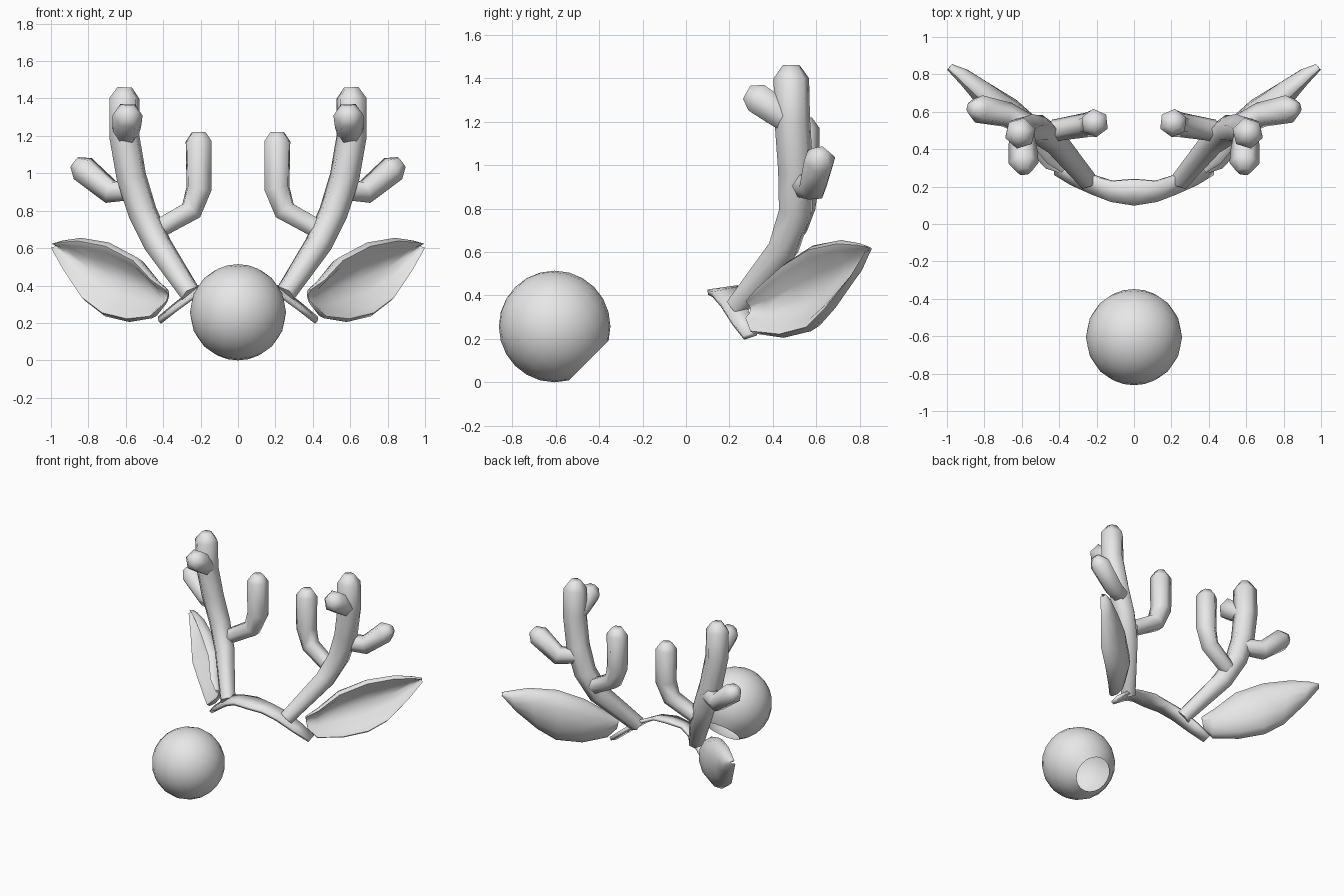
import bpy, bmesh, math
from mathutils import Vector, Matrix

if "Cube" in bpy.data.objects:
    bpy.data.objects.remove(bpy.data.objects["Cube"])

GREY = (0.8, 0.8, 0.8, 1)
grey = bpy.data.materials.new("plain_grey")
grey.use_nodes = True
grey.diffuse_color = GREY
grey.node_tree.nodes["Principled BSDF"].inputs["Base Color"].default_value = GREY


def finish(name, bm, smooth_angle, mirrored=True, thickness=0):
    """Turn a bmesh into a shaded object, mirrored across x if wanted."""
    bmesh.ops.recalc_face_normals(bm, faces=bm.faces[:])
    mesh = bpy.data.meshes.new(name)
    bm.to_mesh(mesh)
    bm.free()
    mesh.materials.append(grey)
    obj = bpy.data.objects.new(name, mesh)
    bpy.context.collection.objects.link(obj)
    bpy.ops.object.select_all(action="DESELECT")
    obj.select_set(True)
    bpy.context.view_layer.objects.active = obj
    bpy.ops.object.shade_smooth_by_angle(angle=math.radians(smooth_angle))
    if mirrored:
        obj.modifiers.new("mirror", "MIRROR")
    if thickness:
        solid = obj.modifiers.new("thickness", "SOLIDIFY")
        solid.thickness = thickness
        solid.offset = 0


def loft(rings, closed=True, caps=True):
    """Skin a list of point rings into a bmesh."""
    bm = bmesh.new()
    rows = [[bm.verts.new(p) for p in ring] for ring in rings]
    count = len(rows[0])
    for a, b in zip(rows, rows[1:]):
        for i in range(count if closed else count - 1):
            j = (i + 1) % count
            bm.faces.new((a[i], a[j], b[j], b[i]))
    if caps:
        bm.faces.new(rows[0])
        bm.faces.new(rows[-1])
    return bm


def tube(name, path, sides=6):
    """Tapered tube through (x, y, z, radius) stations."""
    points = [Vector(p[:3]) for p in path]
    last = len(points) - 1
    side = Vector((1, 0, 0))
    rings = []
    for i, p in enumerate(points):
        before = (p - points[max(i - 1, 0)]).normalized()
        after = (points[min(i + 1, last)] - p).normalized()
        along = (before + after).normalized()
        if i == 0 and abs(along.x) > 0.8:
            side = Vector((0, 1, 0))
        side = (side - along * side.dot(along)).normalized()
        other = along.cross(side)
        ring = []
        for k in range(sides):
            a = math.tau * k / sides
            ring.append(p + (side * math.cos(a) + other * math.sin(a)) * path[i][3])
        rings.append(ring)
    finish(name, loft(rings), 65)


# Round hollow nose with an opening on its lower back
bm = bmesh.new()
bmesh.ops.create_uvsphere(bm, u_segments=20, v_segments=12, radius=0.257)
cut = [v for v in bm.verts if v.co.z > 0.23]
bmesh.ops.delete(bm, geom=cut, context="VERTS")
place = Matrix.Translation((0, -0.605, 0.257)) @ Matrix.Rotation(math.radians(-135), 4, "X")
bmesh.ops.transform(bm, matrix=place, verts=bm.verts[:])
finish("nose", bm, 24, mirrored=False)

# Curved headband: front edge and back edge at each station
band = [
    ((0, 0.1, 0.415), (0, 0.24, 0.435)),
    ((0.12, 0.12, 0.405), (0.12, 0.23, 0.425)),
    ((0.22, 0.16, 0.355), (0.22, 0.26, 0.385)),
    ((0.33, 0.21, 0.275), (0.33, 0.3, 0.3)),
    ((0.42, 0.265, 0.205), (0.42, 0.325, 0.225)),
]
finish("headband", loft(band, closed=False, caps=False), 40, thickness=0.025)

# Antlers: main beam and three tines
tube("antler_beam", [
    (0.25, 0.235, 0.35, 0.058), (0.43, 0.45, 0.62, 0.076),
    (0.51, 0.505, 0.79, 0.08), (0.57, 0.505, 0.98, 0.083),
    (0.608, 0.49, 1.2, 0.084), (0.608, 0.485, 1.4, 0.084),
    (0.605, 0.485, 1.46, 0.04)])
tube("antler_inner_tine", [
    (0.43, 0.5, 0.7, 0.058), (0.25, 0.53, 0.8, 0.066),
    (0.208, 0.54, 0.92, 0.074), (0.21, 0.54, 1.17, 0.076),
    (0.21, 0.54, 1.22, 0.04)])
tube("antler_outer_tine", [
    (0.55, 0.52, 0.91, 0.058), (0.68, 0.585, 0.9, 0.068),
    (0.83, 0.615, 1.025, 0.076), (0.875, 0.62, 1.06, 0.035)])
tube("antler_front_tine", [
    (0.6, 0.48, 1.2, 0.066), (0.595, 0.42, 1.245, 0.076),
    (0.59, 0.325, 1.31, 0.08), (0.588, 0.28, 1.335, 0.04)])

# Cupped leaf ears: upper rim, lower rim and cup depth at each station
ear = [
    ((0.38, 0.28, 0.38), (0.4, 0.28, 0.29), 0.03),
    ((0.45, 0.34, 0.44), (0.46, 0.31, 0.225), 0.08),
    ((0.54, 0.46, 0.55), (0.58, 0.45, 0.205), 0.11),
    ((0.69, 0.585, 0.63), (0.71, 0.575, 0.235), 0.11),
    ((0.84, 0.715, 0.655), (0.82, 0.65, 0.32), 0.09),
    ((0.94, 0.8, 0.64), (0.92, 0.76, 0.47), 0.06),
    ((0.99, 0.835, 0.625), (0.995, 0.83, 0.6), 0.03),
]
# Hollow front, as (share of half width, share of depth); negative is forward
hollow = [(-0.9, -0.25), (-0.72, -0.1), (-0.4, 0.5), (0, 0.7),
          (0.4, 0.55), (0.72, -0.1), (0.9, -0.25)]
backward = Vector((-0.66, 0.75, 0))
rings = []
for upper, lower, depth in ear:
    upper, lower = Vector(upper), Vector(lower)
    middle, half = (upper + lower) / 2, (upper - lower) / 2
    ring = []
    for k in range(7):    # convex back, rim to rim
        a = math.pi * k / 6
        ring.append(middle + half * math.cos(a) + backward * depth * math.sin(a))
    for across, deep in hollow:
        ring.append(middle + half * across + backward * depth * deep)
    rings.append(ring)
finish("ear", loft(rings), 60)
